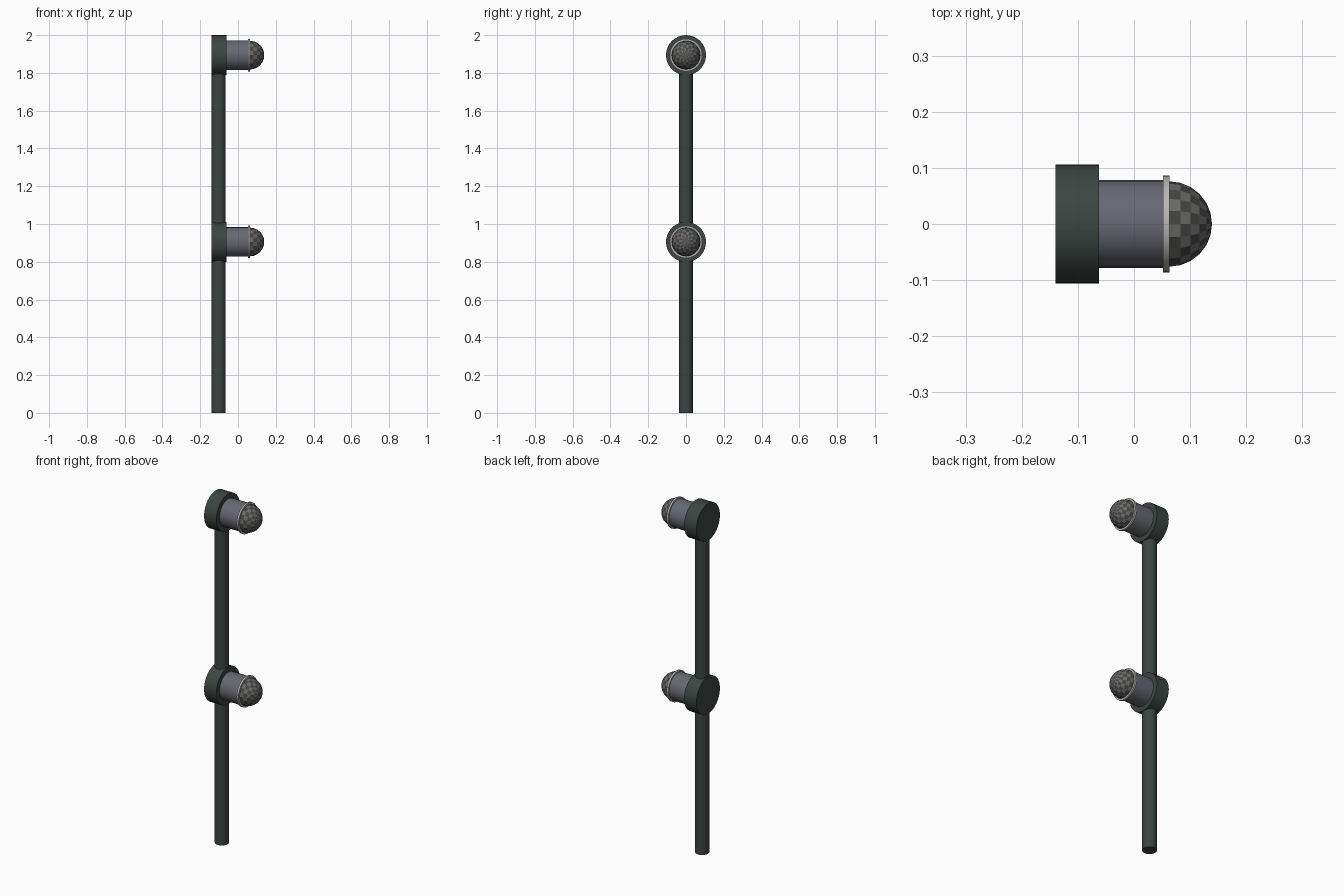
import bpy, bmesh
from math import sin, cos, pi, radians

if "Cube" in bpy.data.objects:
    bpy.data.objects.remove(bpy.data.objects["Cube"])


def material(name, rgb):
    m = bpy.data.materials.new(name)
    m.diffuse_color = (*rgb, 1)
    m.use_nodes = True
    m.node_tree.nodes["Principled BSDF"].inputs["Base Color"].default_value = m.diffuse_color
    return m


GREEN = material("dark_green_paint", (0.045, 0.06, 0.056))
STEEL = material("blue_grey_metal", (0.135, 0.14, 0.17))
TRIM = material("pale_trim", (0.48, 0.47, 0.45))
MESH_LIGHT = material("lens_light", (0.15, 0.147, 0.14))
MESH_DARK = material("lens_dark", (0.06, 0.06, 0.058))


def lathe(name, profile, z, mats, segments=32, closed=False):
    """Revolve (x, radius) points around a horizontal x axis at height z."""
    bm = bmesh.new()
    rings = []
    for x, r in profile:
        if r == 0:
            rings.append([bm.verts.new((x, 0, z))] * segments)
        else:
            rings.append([bm.verts.new((x, r * cos(2 * pi * i / segments),
                                        z + r * sin(2 * pi * i / segments)))
                          for i in range(segments)])
    pairs = list(zip(rings, rings[1:]))
    if closed:
        pairs.append((rings[-1], rings[0]))
    for j, (a, b) in enumerate(pairs):
        for i in range(segments):
            k = (i + 1) % segments
            corners = list(dict.fromkeys((a[i], a[k], b[k], b[i])))
            face = bm.faces.new(corners)
            face.material_index = (i + j) % len(mats)
    bmesh.ops.recalc_face_normals(bm, faces=bm.faces)
    return finish(name, bm, mats)


def finish(name, bm, mats, smooth=True):
    mesh = bpy.data.meshes.new(name)
    bm.to_mesh(mesh)
    bm.free()
    for m in mats:
        mesh.materials.append(m)
    ob = bpy.data.objects.new(name, mesh)
    bpy.context.collection.objects.link(ob)
    if smooth and len(mats) == 1:
        bpy.ops.object.select_all(action='DESELECT')
        ob.select_set(True)
        bpy.context.view_layer.objects.active = ob
        bpy.ops.object.shade_smooth_by_angle(angle=radians(35))
    return ob


# Upright pole, ending inside the upper hub
bm = bmesh.new()
bmesh.ops.create_cone(bm, cap_ends=True, segments=32, radius1=0.037,
                      radius2=0.037, depth=1.9)
bmesh.ops.translate(bm, verts=bm.verts, vec=(-0.102, 0, 0.95))
finish("pole", bm, [GREEN])

# Two identical sensor heads
for label, z in (("lower", 0.905), ("upper", 1.894)):
    # Round mounting hub
    lathe(label + "_hub", [(-0.14, 0), (-0.14, 0.106), (-0.062, 0.106),
                           (-0.062, 0)], z, [GREEN])
    # Barrel
    lathe(label + "_barrel", [(-0.07, 0), (-0.07, 0.078), (0.056, 0.078),
                              (0.056, 0)], z, [STEEL])
    # Pale retaining ring
    lathe(label + "_ring", [(0.052, 0.070), (0.052, 0.086), (0.063, 0.086),
                            (0.063, 0.070)], z, [TRIM], closed=True)
    # Faceted chequered dome
    n = 6
    dome = [(0.055, 0.076)] + [
        (0.063 + 0.076 * sin(pi / 2 * i / n),
         0.076 * cos(pi / 2 * i / n) if i < n else 0) for i in range(n + 1)]
    lathe(label + "_dome", dome, z, [MESH_LIGHT, MESH_DARK], segments=20)
